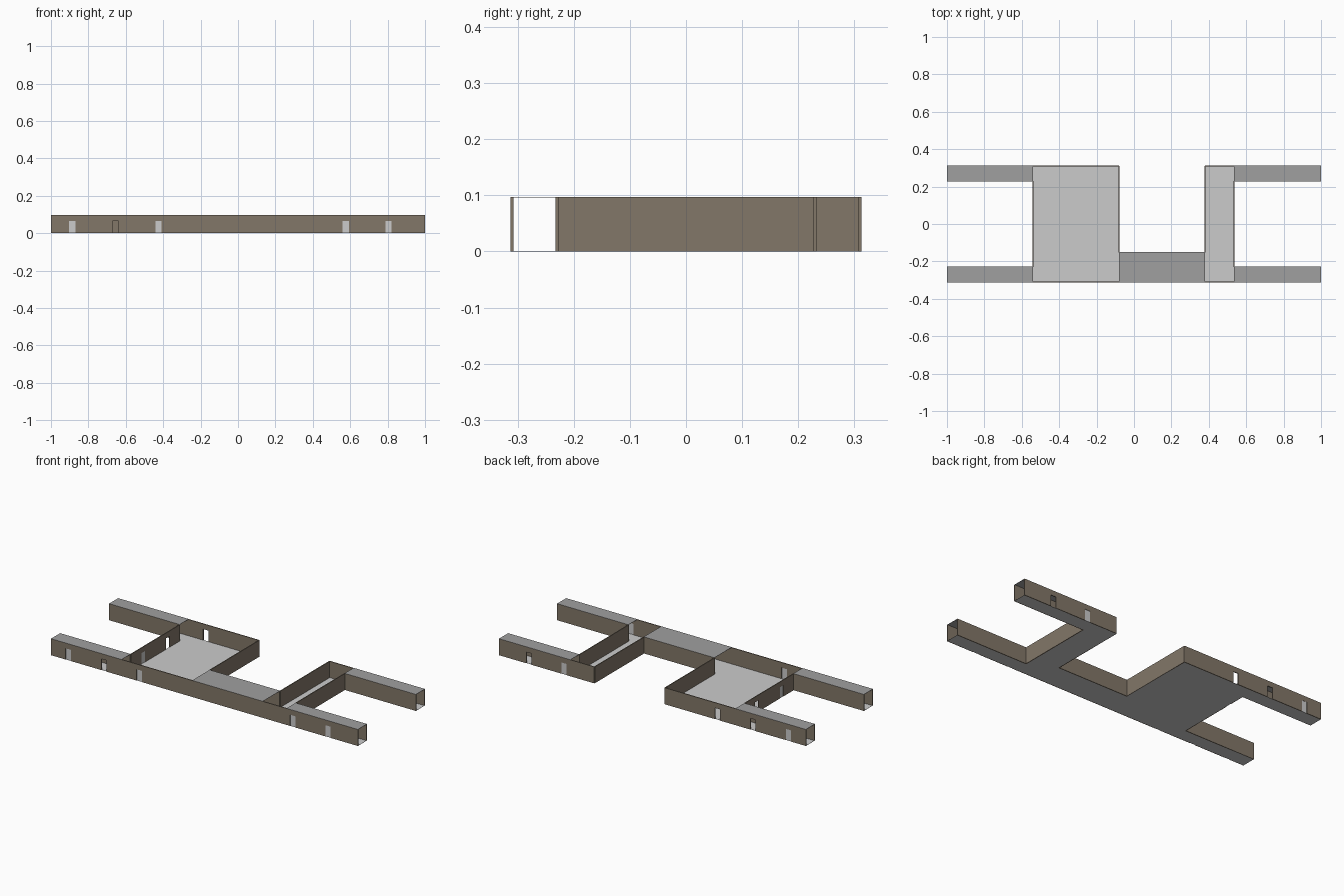
import bpy, bmesh
from mathutils import Vector

if "Cube" in bpy.data.objects:
    bpy.data.objects.remove(bpy.data.objects["Cube"])

H = 0.097          # wall height
T = 0.005          # wall thickness
DOOR_W, DOOR_H = 0.034, 0.066
Y0, YI, YM = 0.31, 0.23, -0.152   # outer wall, inner arm wall, middle passage wall
XA, XB, XC, XD = -0.54, -0.08, 0.38, 0.535   # room boundaries


def material(name, rgb):
    m = bpy.data.materials.new(name)
    m.diffuse_color = (*rgb, 1)
    m.use_nodes = True
    m.node_tree.nodes["Principled BSDF"].inputs["Base Color"].default_value = m.diffuse_color
    return m


WALL = material("wall_brown", (0.225, 0.185, 0.14))
FLOOR = material("floor_light_grey", (0.60, 0.60, 0.60))
CEIL = material("ceiling_grey", (0.35, 0.35, 0.35))
DOOR = material("door_light_grey", (0.60, 0.60, 0.60))


def finish(name, bm, mat):
    bmesh.ops.recalc_face_normals(bm, faces=bm.faces)
    me = bpy.data.meshes.new(name)
    bm.to_mesh(me)
    bm.free()
    me.materials.append(mat)
    ob = bpy.data.objects.new(name, me)
    bpy.context.collection.objects.link(ob)


def box(name, x0, x1, y0, y1, z0, z1, mat):
    bm = bmesh.new()
    bmesh.ops.create_cube(bm, size=1)
    for v in bm.verts:
        v.co = ((x0 + x1) / 2 + v.co.x * (x1 - x0),
                (y0 + y1) / 2 + v.co.y * (y1 - y0),
                (z0 + z1) / 2 + v.co.z * (z1 - z0))
    finish(name, bm, mat)


def wall(name, axis, pos, a, b, doorways=(), doors=()):
    """Wall along an axis; doorways are open notches, doors are filled ones."""
    def pt(u, z, w=0):
        return Vector((u, w, z)) if axis == 'x' else Vector((w, u, z))
    outline = [(a, H), (a, 0)]
    for c in sorted([*doorways, *doors]):
        l, r = c - DOOR_W / 2, c + DOOR_W / 2
        outline += [(l, 0), (l, DOOR_H), (r, DOOR_H), (r, 0)]
    outline += [(b, 0), (b, H)]
    bm = bmesh.new()
    face = bm.faces.new([bm.verts.new(pt(u, z, pos - T / 2)) for u, z in outline])
    ext = bmesh.ops.extrude_face_region(bm, geom=[face])
    verts = [g for g in ext["geom"] if isinstance(g, bmesh.types.BMVert)]
    bmesh.ops.translate(bm, verts=verts, vec=pt(0, 0, T))
    finish(name, bm, WALL)
    for i, c in enumerate(doors):   # thin door panels
        u = (c - DOOR_W / 2, c + DOOR_W / 2)
        w = (pos - 0.001, pos + 0.001)
        xy = (*u, *w) if axis == 'x' else (*w, *u)
        box(f"{name}_door_{i + 1}", *xy, 0, DOOR_H, DOOR)


# Long outer walls
wall("front_wall", 'x', -Y0, -1, 1, [-0.655], [-0.887, -0.425, 0.576, 0.805])
wall("back_wall_left", 'x', Y0, -1, XB, [-0.655, -0.425], [-0.887])
wall("back_wall_right", 'x', Y0, XC, 1, [0.805], [0.576])

# Inner walls of the four corridor arms
for label, s in (("front", -1), ("back", 1)):
    wall(f"{label}_left_arm_wall", 'x', s * YI, -1, XA)
    wall(f"{label}_right_arm_wall", 'x', s * YI, XD, 1)

# Room side walls and middle passage wall
wall("large_room_left_wall", 'y', XA, -YI, YI, [0.115], [-0.115])
wall("large_room_right_wall", 'y', XB, YM, Y0)
wall("small_room_left_wall", 'y', XC, YM, Y0)
wall("small_room_right_wall", 'y', XD, -YI, YI)
wall("middle_passage_wall", 'x', YM, XB, XC)

# Floors everywhere, ceilings on the corridors only
corridors = {"middle_passage": (XB, XC, -Y0, YM)}
for label, y0, y1 in (("front", -Y0, -YI), ("back", YI, Y0)):
    corridors[f"{label}_left_arm"] = (-1, XA, y0, y1)
    corridors[f"{label}_right_arm"] = (XD, 1, y0, y1)
rooms = {"large_room": (XA, XB, -Y0, Y0), "small_room": (XC, XD, -Y0, Y0)}
for name, r in {**corridors, **rooms}.items():
    box(f"{name}_floor", *r, 0, 0.001, FLOOR)
for name, r in corridors.items():
    x0, x1, y0, y1 = r
    box(f"{name}_ceiling", x0, x1, y0 - T / 2, y1 + T / 2, H - 0.001, H + 0.0003, CEIL)
